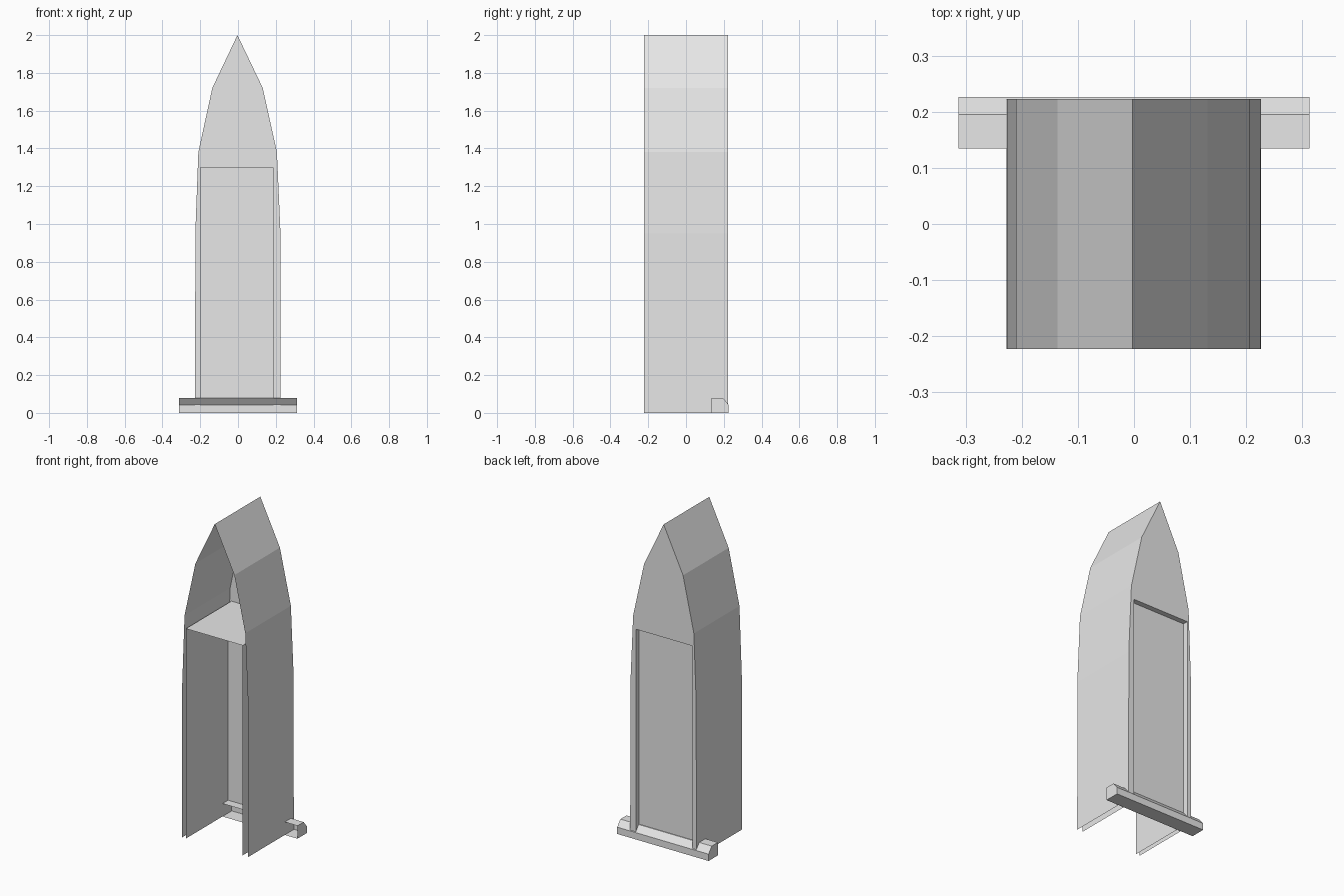
import bpy, bmesh

if "Cube" in bpy.data.objects:
    bpy.data.objects.remove(bpy.data.objects["Cube"])

stone = bpy.data.materials.new("pale_grey")
stone.diffuse_color = (0.8, 0.8, 0.8, 1)
stone.use_nodes = True
stone.node_tree.nodes["Principled BSDF"].inputs["Base Color"].default_value = stone.diffuse_color

HALF = 0.223      # half depth of the hood
PANE_Y = 0.19     # recessed pane position


def make(name, polys):
    """Object from a few polygons, shared corners welded."""
    bm = bmesh.new()
    for poly in polys:
        bm.faces.new([bm.verts.new(p) for p in poly])
    bmesh.ops.remove_doubles(bm, verts=bm.verts, dist=1e-5)
    mesh = bpy.data.meshes.new(name)
    bm.to_mesh(mesh)
    bm.free()
    mesh.materials.append(stone)
    obj = bpy.data.objects.new(name, mesh)
    bpy.context.collection.objects.link(obj)
    return obj


def sweep(path, place, a, b):
    """Quads between two copies of an open path."""
    return [[place(p, a), place(q, a), place(q, b), place(p, b)]
            for p, q in zip(path, path[1:])]


def along_y(p, t):
    return (p[0], t, p[1])


def along_x(p, t):
    return (t, p[0], p[1])


# Pointed arch and rectangular opening as (x, z), left to right
arch = [(-0.227, 0), (-0.226, 0.95), (-0.21, 1.38), (-0.136, 1.72), (-0.003, 2),
        (0.131, 1.72), (0.206, 1.38), (0.225, 0.95), (0.226, 0)]
opening = [(-0.201, 0), (-0.201, 1.3), (0.188, 1.3), (0.188, 0)]

# Outer hood, open at the front and below
make("arch_hood", sweep(arch, along_y, -HALF, HALF))

# Flat arch face around the opening
make("arch_face", [[along_y(p, HALF) for p in arch + opening[::-1]]])

# Inner lining of the opening, running the full depth
make("opening_lining", sweep(opening[::-1], along_y, -HALF, HALF))

# Recessed pane standing on the sill
x0, x1, top = opening[0][0], opening[2][0], opening[1][1]
make("recessed_pane", [[(x1, PANE_Y, 0.08), (x0, PANE_Y, 0.08),
                        (x0, PANE_Y, top), (x1, PANE_Y, top)]])

# Sill with a chamfered outer edge, hollow on its inner side
section = [(0.135, 0), (0.226, 0), (0.226, 0.042), (0.195, 0.08), (0.135, 0.08)]
polys = sweep(section, along_x, 0.313, -0.313)
polys.append([along_x(p, 0.313) for p in section])
polys.append([along_x(p, -0.313) for p in section[::-1]])
sill = make("sill", polys)
bm = bmesh.new()
bm.from_mesh(sill.data)
bmesh.ops.recalc_face_normals(bm, faces=bm.faces)
bm.to_mesh(sill.data)
bm.free()
